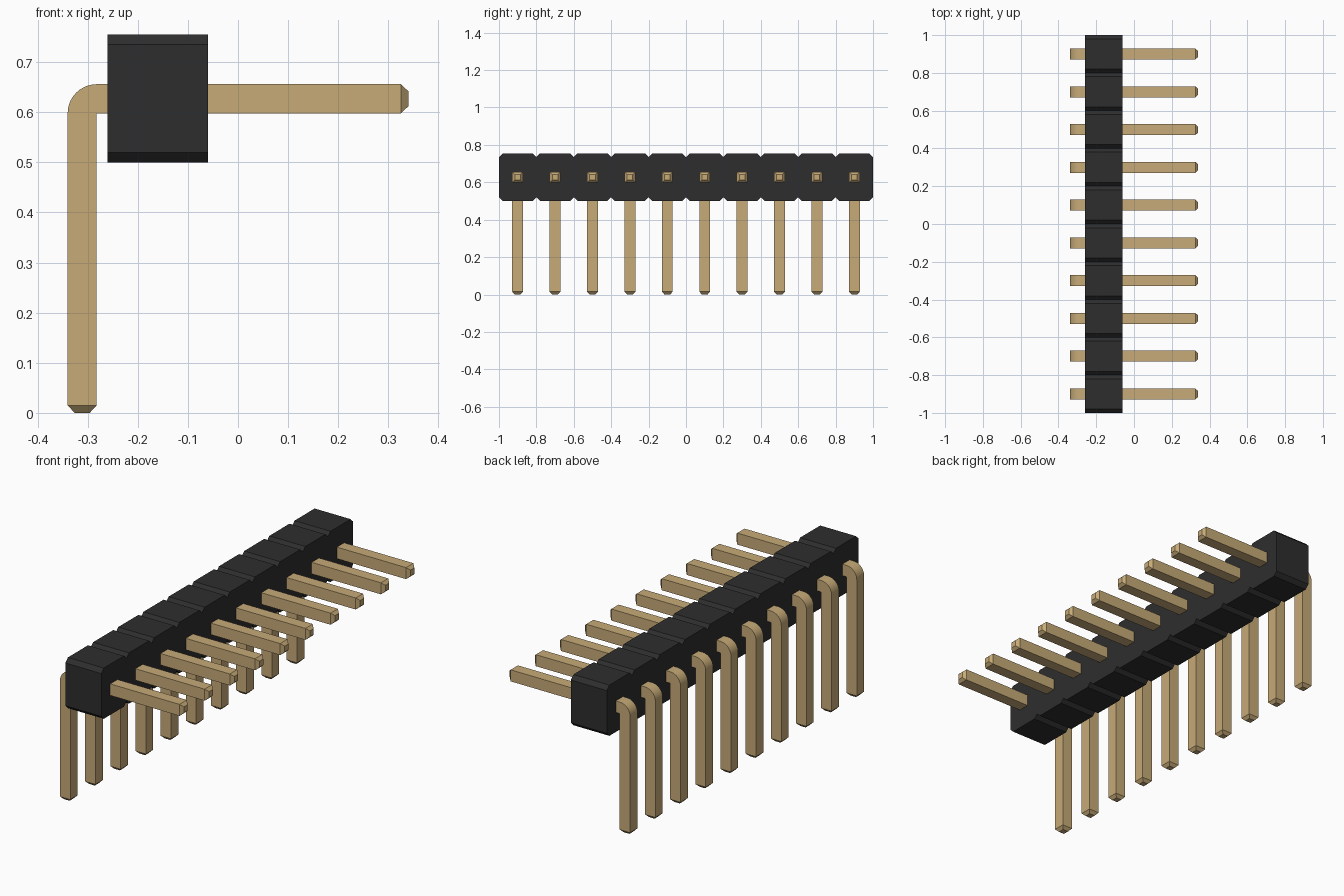
import bpy, bmesh, math
from mathutils import Vector

cube = bpy.data.objects.get("Cube")
if cube:
    bpy.data.objects.remove(cube)

COUNT, PITCH = 10, 0.2
HALF = 0.029                      # half thickness of a pin
BODY_X = (-0.26, -0.06)
BODY_Z = (0.5, 0.755)
CHAMFER = 0.02


def material(name, rgb):
    mat = bpy.data.materials.new(name)
    mat.use_nodes = True
    mat.diffuse_color = (*rgb, 1)
    mat.node_tree.nodes["Principled BSDF"].inputs["Base Color"].default_value = (*rgb, 1)
    return mat


def finish(name, bm, mat):
    bmesh.ops.recalc_face_normals(bm, faces=bm.faces)
    mesh = bpy.data.meshes.new(name)
    bm.to_mesh(mesh)
    bm.free()
    mesh.materials.append(mat)
    obj = bpy.data.objects.new(name, mesh)
    bpy.context.collection.objects.link(obj)
    return obj


black = material("black plastic", (0.027, 0.027, 0.027))
gold = material("gold metal", (0.57, 0.405, 0.187))

# Housing: notched outline extruded through its depth
z0, z1 = BODY_Z
bottom, top = [], []
for i in range(COUNT):
    y = -1 + i * PITCH
    for row, edge, s in ((bottom, z0, 1), (top, z1, -1)):
        row += [(y, edge + s * CHAMFER), (y + CHAMFER, edge),
                (y + PITCH - CHAMFER, edge)]
bottom.append((1, z0 + CHAMFER))
top.append((1, z1 - CHAMFER))
bm = bmesh.new()
face = bm.faces.new([bm.verts.new((BODY_X[0], y, z)) for y, z in bottom + top[::-1]])
ext = bmesh.ops.extrude_face_region(bm, geom=[face])
moved = [v for v in ext["geom"] if isinstance(v, bmesh.types.BMVert)]
bmesh.ops.translate(bm, verts=moved, vec=(BODY_X[1] - BODY_X[0], 0, 0))
finish("housing", bm, black)

# Pin: square section swept around a tight elbow, with tapered tips
ELBOW = Vector((-0.282, 0, 0.598))   # inner corner of the bend
TIP, TAPER = 0.015, 0.015
up, left = Vector((0, 0, 1)), Vector((-1, 0, 0))


def ring(bm, centre, across, half):
    side = Vector((0, 1, 0))
    return [bm.verts.new(centre + across * half * a + side * half * b)
            for a, b in ((-1, -1), (1, -1), (1, 1), (-1, 1))]


bm = bmesh.new()
leg_x, arm_z = ELBOW.x - HALF, ELBOW.z + HALF
rings = [ring(bm, Vector((leg_x, 0, 0)), left, TIP),
         ring(bm, Vector((leg_x, 0, TAPER)), left, HALF)]
STEPS = 10
for i in range(STEPS + 1):
    a = math.pi / 2 * i / STEPS
    across = left * math.cos(a) + up * math.sin(a)
    rings.append(ring(bm, ELBOW + across * HALF, across, HALF))
rings += [ring(bm, Vector((0.34 - TAPER, 0, arm_z)), up, HALF),
          ring(bm, Vector((0.34, 0, arm_z)), up, TIP)]
for r, s in zip(rings, rings[1:]):
    for k in range(4):
        n = (k + 1) % 4
        bm.faces.new((r[k], r[n], s[n], s[k]))
bm.faces.new(rings[0])
bm.faces.new(rings[-1])
bmesh.ops.remove_doubles(bm, verts=bm.verts, dist=0.0001)
pin = finish("pin_1", bm, gold)
bpy.context.view_layer.objects.active = pin
pin.select_set(True)
bpy.ops.object.shade_smooth_by_angle(angle=math.radians(25))

# Row of identical pins
pin.location.y = -1 + PITCH / 2
for i in range(1, COUNT):
    copy = pin.copy()
    copy.name = f"pin_{i + 1}"
    copy.location.y = -1 + PITCH * (i + 0.5)
    bpy.context.collection.objects.link(copy)
